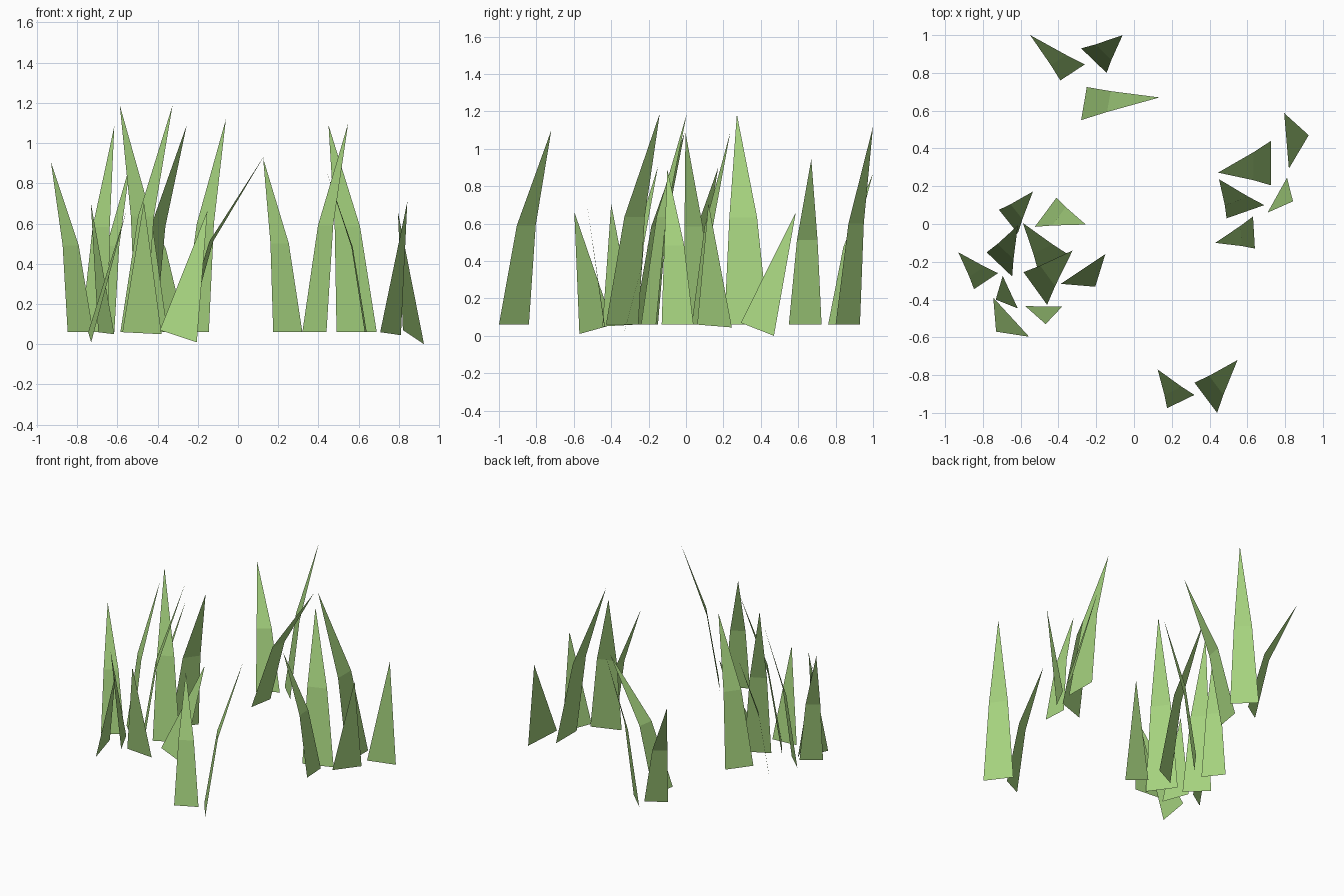
import bpy
from mathutils import Vector

green = bpy.data.materials.new("grass green")
green.diffuse_color = (0.38, 0.65, 0.21, 1)


def add_sheet(name, verts, faces):
    mesh = bpy.data.meshes.new(name)
    mesh.from_pydata(verts, [], faces)
    mesh.materials.append(green)
    obj = bpy.data.objects.new(name, mesh)
    bpy.context.collection.objects.link(obj)


def tall_blade(name, base_a, base_b, tip, ground=0.06):
    """Bent blade: a tapering lower quad and a leaning pointed top."""
    a, b, t = Vector((*base_a, ground)), Vector((*base_b, ground)), Vector(tip)
    centre, half = (a + b) / 2, (b - a) / 2
    mid = centre.lerp(t, 0.33)
    mid.z = ground + 0.51 * (t.z - ground)
    add_sheet(name, [a, b, mid + half * 0.63, mid - half * 0.63, t],
              [(0, 1, 2, 3), (3, 2, 4)])


def short_blade(name, base_a, base_b, tip):
    """Small blade: one flat triangle."""
    add_sheet(name, [base_a, base_b, tip], [(0, 1, 2)])


# Tall blades of each tuft: two base corners (x, y) and the tip (x, y, z)
tall = {
    "back": [
        ((-0.26, 0.845), (-0.39, 0.76), (-0.55, 1.0, 0.87)),
        ((-0.28, 0.93), (-0.145, 0.80), (-0.06, 1.0, 1.12)),
        ((-0.25, 0.725), (-0.28, 0.55), (0.135, 0.67, 0.945)),
    ],
    "right": [
        ((0.725, 0.44), (0.725, 0.205), (0.445, 0.272), ),
        ((0.69, 0.10), (0.49, 0.03), (0.45, 0.237, 1.09)),
        ((0.63, 0.04), (0.64, -0.13), (0.43, -0.10, 0.89)),
    ],
    "front": [
        ((0.32, -0.905), (0.175, -0.975), (0.125, -0.77, 0.925)),
        ((0.32, -0.84), (0.44, -1.0), (0.548, -0.72, 1.10)),
    ],
    "left": [
        ((-0.715, 0.075), (-0.615, -0.05), (-0.535, 0.172, 0.90)),
        ((-0.41, 0.14), (-0.525, -0.015), (-0.255, -0.003, 1.09)),
        ((-0.35, -0.16), (-0.51, -0.24), (-0.588, 0.005, 1.19)),
        ((-0.585, -0.255), (-0.46, -0.428), (-0.325, -0.14, 1.19)),
        ((-0.78, -0.15), (-0.645, -0.278), (-0.615, -0.008, 1.085)),
        ((-0.72, -0.26), (-0.847, -0.345), (-0.93, -0.15, 0.905)),
    ],
}
for side, blades in tall.items():
    for i, (a, b, tip) in enumerate(blades):
        tip = tip if len(tip) == 3 else (*tip, 1.185)
        tall_blade(f"{side}_tall_blade_{i + 1}", a, b, tip)

# Short blades around the right and left tufts
short = {
    "right": [
        ((0.925, 0.47, 0.0), (0.82, 0.293, 0.07), (0.795, 0.587, 0.66)),
        ((0.707, 0.06, 0.06), (0.81, 0.245, 0.045), (0.842, 0.12, 0.71)),
    ],
    "left": [
        ((-0.615, -0.447, 0.05), (-0.695, -0.275, 0.06), (-0.732, -0.40, 0.705)),
        ((-0.745, -0.39, 0.06), (-0.73, -0.57, 0.01), (-0.555, -0.597, 0.663)),
        ((-0.575, -0.435, 0.06), (-0.38, -0.437, 0.05), (-0.468, -0.53, 0.71)),
        ((-0.388, -0.317, 0.07), (-0.205, -0.332, 0.01), (-0.152, -0.16, 0.663)),
    ],
}
for side, blades in short.items():
    for i, pts in enumerate(blades):
        short_blade(f"{side}_short_blade_{i + 1}", *pts)
